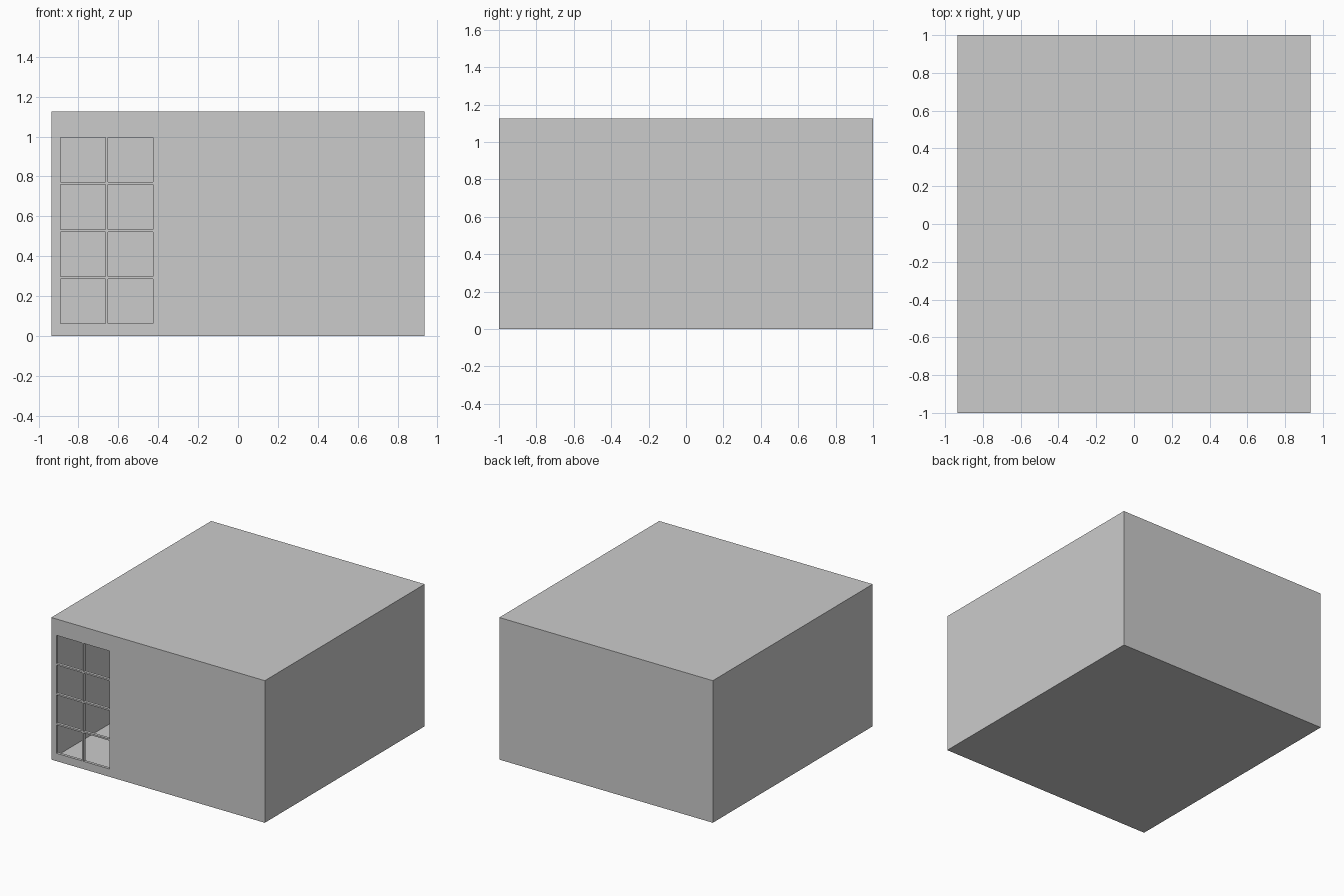
import bpy, bmesh
from mathutils import Matrix, Vector

if "Cube" in bpy.data.objects:
    bpy.data.objects.remove(bpy.data.objects["Cube"])

W, D, H = 1.87, 2.0, 1.125      # outer size of the room
T = 0.022                       # wall thickness
PANE, GAP = 0.226, 0.0125       # window pane opening and glazing bar
WIN_X, WIN_Z = -0.89, 0.062     # lower left corner of the window


def add_box(bm, lo, hi):
    lo, hi = Vector(lo), Vector(hi)
    m = Matrix.Translation((lo + hi) / 2) @ Matrix.Diagonal((*(hi - lo), 1))
    bmesh.ops.create_cube(bm, size=1, matrix=m)


def make_boxes(name, boxes):
    bm = bmesh.new()
    for lo, hi in boxes:
        add_box(bm, lo, hi)
    me = bpy.data.meshes.new(name)
    bm.to_mesh(me)
    bm.free()
    ob = bpy.data.objects.new(name, me)
    bpy.context.collection.objects.link(ob)
    return ob


def cut(target, cutter):
    mod = target.modifiers.new(cutter.name, 'BOOLEAN')
    mod.operation = 'DIFFERENCE'
    mod.solver = 'EXACT'
    mod.object = cutter
    cutter.hide_render = True
    cutter.hide_set(True)
    cutter.display_type = 'WIRE'


# Closed outer block
room = make_boxes("room_shell", [((-W/2, -D/2, 0), (W/2, D/2, H))])

# Hollow interior
interior = make_boxes("interior_cutter",
                      [((-W/2 + T, -D/2 + T, T), (W/2 - T, D/2 - T, H - T))])

# Two by four window panes through the front wall
panes = []
pitch_x, pitch_z = PANE + GAP, 0.2365
for i in range(2):
    for j in range(4):
        x, z = WIN_X + i * pitch_x, WIN_Z + j * pitch_z
        panes.append(((x, -D/2 - 0.05, z),
                      (x + PANE, -D/2 + T + 0.05, z + pitch_z - GAP)))
window = make_boxes("window_cutter", panes)

cut(room, interior)
cut(room, window)
